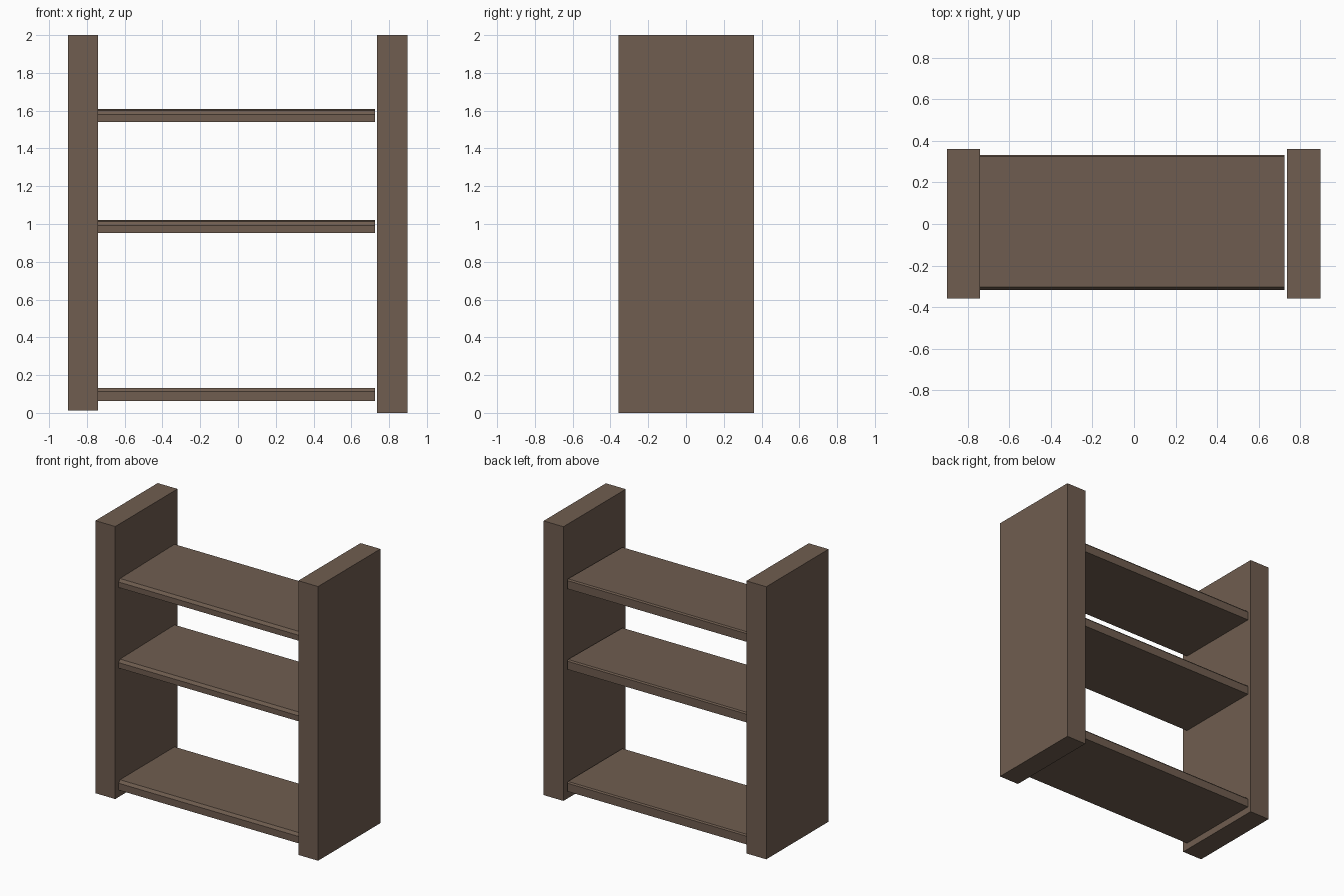
import bpy
import bmesh

if "Cube" in bpy.data.objects:
    bpy.data.objects.remove(bpy.data.objects["Cube"])

wood = bpy.data.materials.new("dark_wood")
wood.diffuse_color = (0.16, 0.11, 0.08, 1)
wood.use_nodes = True
wood.node_tree.nodes["Principled BSDF"].inputs["Base Color"].default_value = wood.diffuse_color


def extrude_x(name, profile, x0, x1):
    """Extrude a (y, z) profile along x."""
    bm = bmesh.new()
    face = bm.faces.new([bm.verts.new((x0, y, z)) for y, z in profile])
    ext = bmesh.ops.extrude_face_region(bm, geom=[face])
    verts = [v for v in ext["geom"] if isinstance(v, bmesh.types.BMVert)]
    bmesh.ops.translate(bm, verts=verts, vec=(x1 - x0, 0, 0))
    bmesh.ops.recalc_face_normals(bm, faces=bm.faces)
    mesh = bpy.data.meshes.new(name)
    bm.to_mesh(mesh)
    bm.free()
    mesh.materials.append(wood)
    obj = bpy.data.objects.new(name, mesh)
    bpy.context.collection.objects.link(obj)
    return obj


# Side panels, the left one slightly short at the foot
for name, x0, x1, foot in (("left_panel", -0.9, -0.74, 0.012),
                           ("right_panel", 0.737, 0.897, 0.0)):
    extrude_x(name, [(-0.358, foot), (0.36, foot), (0.36, 2), (-0.358, 2)], x0, x1)

# Shelves with worn front edges; the upper two dip toward the front
for name, z, dip in (("bottom_shelf", 0.062, 0.0),
                     ("middle_shelf", 0.952, 0.01),
                     ("top_shelf", 1.54, 0.01)):
    top = z + 0.07
    extrude_x(name, [(-0.318, z), (0.332, z), (0.332, top - 0.01), (0.325, top),
                     (-0.303, top - dip), (-0.318, top - dip - 0.02)],
              -0.74, 0.725)
